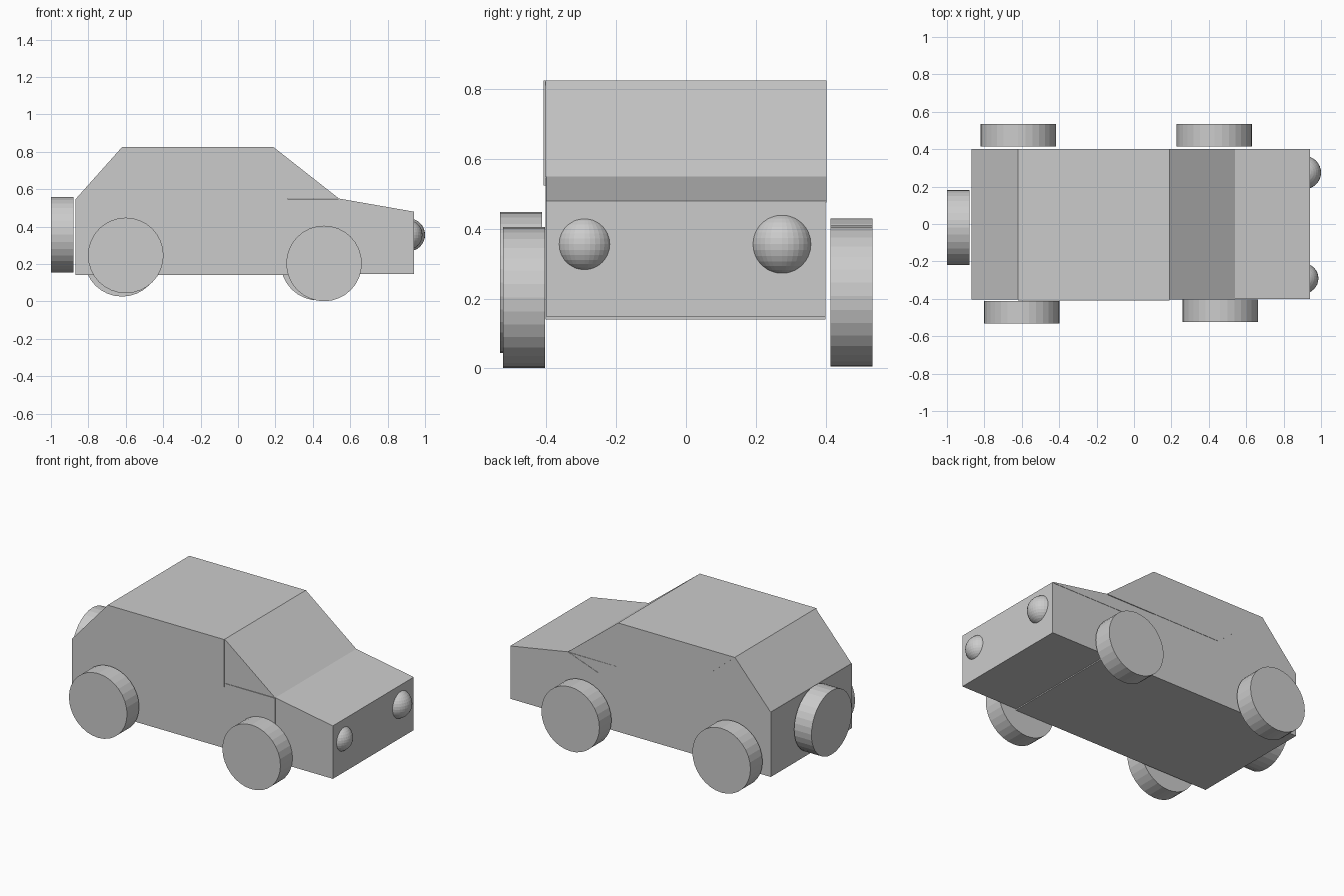
import bpy, bmesh, math
from mathutils import Matrix, Vector

if "Cube" in bpy.data.objects:
    bpy.data.objects.remove(bpy.data.objects["Cube"])

grey = bpy.data.materials.new("light grey")
grey.diffuse_color = (0.6, 0.6, 0.6, 1)
grey.use_nodes = True
grey.node_tree.nodes["Principled BSDF"].inputs["Base Color"].default_value = grey.diffuse_color


def finish(name, bm):
    bmesh.ops.recalc_face_normals(bm, faces=bm.faces)
    mesh = bpy.data.meshes.new(name)
    bm.to_mesh(mesh)
    bm.free()
    mesh.materials.append(grey)
    obj = bpy.data.objects.new(name, mesh)
    bpy.context.collection.objects.link(obj)
    return obj


def prism(name, profile, y0, y1):
    """Extrude an x-z profile from y0 to y1."""
    bm = bmesh.new()
    face = bm.faces.new([bm.verts.new((x, y0, z)) for x, z in profile])
    ext = bmesh.ops.extrude_face_region(bm, geom=[face])
    verts = [v for v in ext["geom"] if isinstance(v, bmesh.types.BMVert)]
    bmesh.ops.translate(bm, verts=verts, vec=(0, y1 - y0, 0))
    return finish(name, bm)


def wheel(name, centre, width, radius, axis):
    bm = bmesh.new()
    bmesh.ops.create_cone(bm, cap_ends=True, segments=32, radius1=radius,
                          radius2=radius, depth=width)
    turn = Matrix.Rotation(math.pi / 2, 4, axis)
    bmesh.ops.transform(bm, verts=bm.verts, matrix=Matrix.Translation(centre) @ turn)
    return finish(name, bm)


def headlight(name, centre, radius):
    bm = bmesh.new()
    bmesh.ops.create_uvsphere(bm, u_segments=32, v_segments=16, radius=radius)
    bmesh.ops.translate(bm, verts=bm.verts, vec=Vector(centre))
    return finish(name, bm)


# Body: lower box, cabin, sloped hatch and leaning windscreen block
prism("lower_body", [(-.87, .14), (.54, .14), (.54, .547), (-.87, .547)], -.403, .4)
prism("cabin", [(-.62, .525), (.19, .525), (.19, .825), (-.62, .825)], -.409, .4)
prism("hatch", [(-.87, .545), (-.62, .545), (-.62, .825)], -.403, .4)
prism("windscreen", [(-.29, .547), (.54, .55), (.19, .825), (-.62, .825)], -.403, .402)

# Engine bay box with sloped hood on top
prism("engine_bay", [(.5, .147), (.94, .147), (.94, .475), (.5, .475)], -.4, .4)
prism("hood", [(.33, .475), (.94, .475), (.94, .48), (.54, .55)], -.401, .402)

# Road wheels, each slightly offset as placed by hand
for name, x, y, z in (("front_right_wheel", .46, -.464, .203),
                      ("front_left_wheel", .43, .474, .207),
                      ("rear_right_wheel", -.60, -.473, .246),
                      ("rear_left_wheel", -.62, .474, .228)):
    wheel(name, (x, y, z), .12, .202, 'X')

# Spare wheel on the hatch
wheel("spare_wheel", (-.94, -.018, .357), .12, .201, 'Y')

# Headlights
headlight("right_headlight", (.905, -.291, .356), .081)
headlight("left_headlight", (.912, .275, .356), .088)
